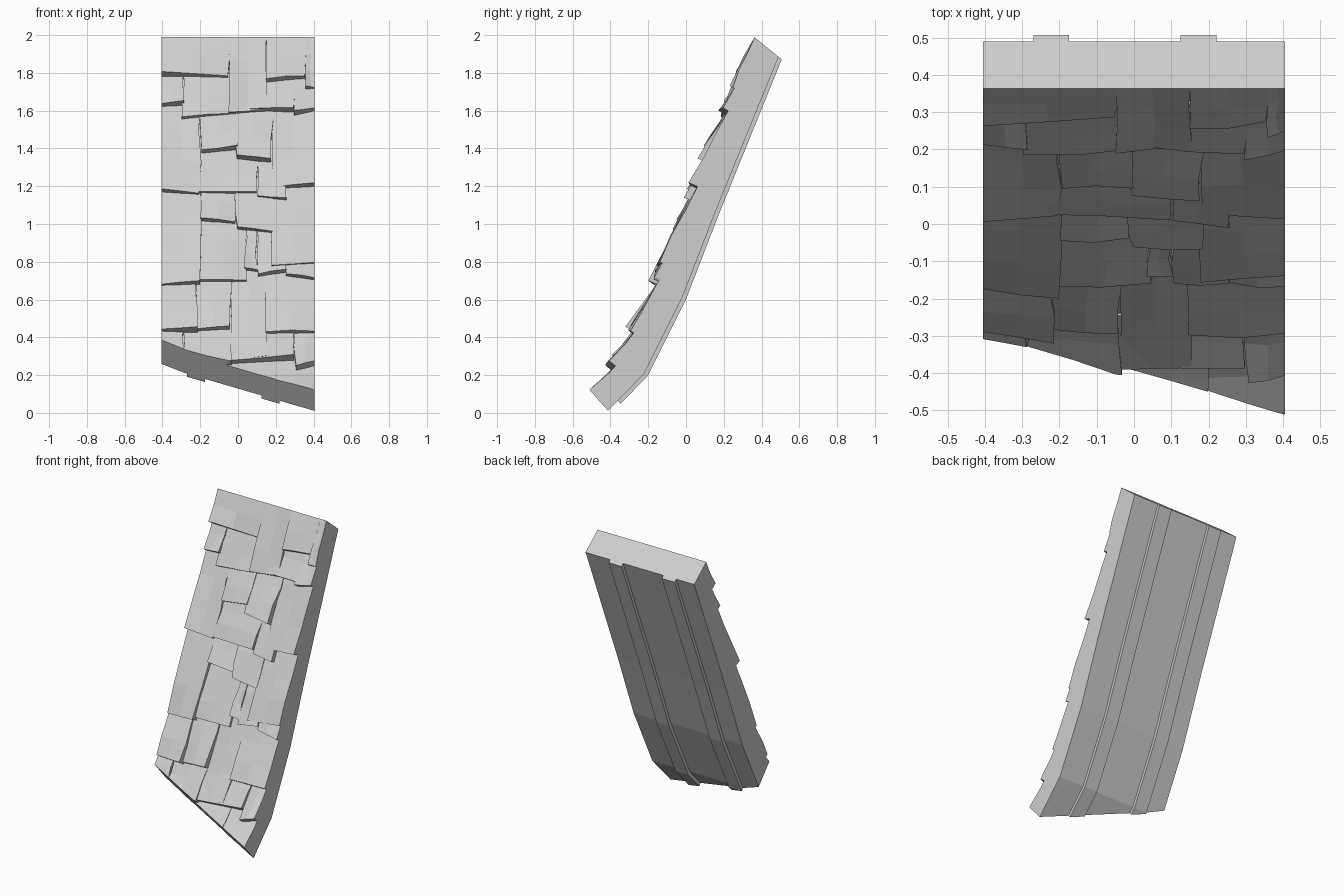
import bpy, bmesh, random
from mathutils import Vector

random.seed(4)
if "Cube" in bpy.data.objects:
    bpy.data.objects.remove(bpy.data.objects["Cube"], do_unlink=True)

grey = bpy.data.materials.new("light grey")
grey.use_nodes = True
colour = (0.62, 0.62, 0.62, 1)
grey.diffuse_color = colour
grey.node_tree.nodes["Principled BSDF"].inputs["Base Color"].default_value = colour

HALF = 0.405
THICK = 0.11
# Back line of the roof slab: y, z and the outward direction (ny, nz)
PROFILE = [(0.49, 1.885, -0.77, 0.63), (0.15, 1.05, -0.93, 0.37), (-0.02, 0.61, -0.91, 0.41),
           (-0.22, 0.21, -0.8, 0.6), (-0.5, -0.08, -0.7, 0.72)]
BENDS = [p[1] + THICK * p[3] for p in PROFILE]
RIDGE = BENDS[0]

# Slanted plane that trims the lower end
corner = Vector((0.4, -0.4, 0))
cut_normal = (Vector((0.4, -0.48, 0.09)) - corner).cross(Vector((-0.4, -0.19, 0.25)) - corner)
if cut_normal.z < 0:
    cut_normal.negate()


def surf(x, z, d):
    """Point at height z on the slab front, lifted by d along the outward direction."""
    i = 0
    while i < len(BENDS) - 2 and z < BENDS[i + 1]:
        i += 1
    t = (BENDS[i] - z) / (BENDS[i] - BENDS[i + 1])
    y, h, ny, nz = [a + (b - a) * t for a, b in zip(PROFILE[i], PROFILE[i + 1])]
    return (x, y + ny * (d + THICK), h + nz * (d + THICK))


def sheet(name, rows, inner):
    """Closed slab from rows of (x, z, d); the inner side lies at depth inner."""
    bm = bmesh.new()
    out = [[bm.verts.new(surf(*p)) for p in row] for row in rows]
    back = [[bm.verts.new(surf(x, z, inner)) for x, z, d in row] for row in rows]
    last_row, last_col = len(rows) - 1, len(rows[0]) - 1
    for r in range(last_row):
        for c in range(last_col):
            for g in (out, back):
                bm.faces.new((g[r][c], g[r + 1][c], g[r + 1][c + 1], g[r][c + 1]))
        for c in (0, last_col):
            bm.faces.new((out[r][c], out[r + 1][c], back[r + 1][c], back[r][c]))
    for c in range(last_col):
        for r in (0, last_row):
            bm.faces.new((out[r][c], out[r][c + 1], back[r][c + 1], back[r][c]))
    bmesh.ops.bisect_plane(bm, geom=bm.verts[:] + bm.edges[:] + bm.faces[:], plane_co=corner,
                           plane_no=cut_normal, clear_inner=True)
    bmesh.ops.holes_fill(bm, edges=[e for e in bm.edges if e.is_boundary], sides=0)
    bmesh.ops.recalc_face_normals(bm, faces=bm.faces[:])
    mesh = bpy.data.meshes.new(name)
    bm.to_mesh(mesh)
    bm.free()
    mesh.materials.append(grey)
    bpy.context.collection.objects.link(bpy.data.objects.new(name, mesh))


def strip(name, x0, x1, outer, inner):
    """Even band that follows the whole profile."""
    sheet(name, [[(x0, z, outer), (x1, z, outer)] for z in BENDS], inner)


# Slab, underlay and the two battens on the back
strip("roof_board", -HALF, HALF, 0, -THICK)
strip("underlay", -0.4, 0.4, 0.022, 0)
for name, middle in (("right_batten", -0.222), ("left_batten", 0.173)):
    strip(name, middle - 0.048, middle + 0.048, -0.1, -0.132)


def shingle(name, x0, x1, top, bottom, start, lift):
    """Uneven wedge: thin at the top, thick and ragged at the lower edge."""
    steps = 2 if top - bottom < 0.25 else 3
    lean = random.uniform(-0.014, 0.014)
    tilt = random.uniform(-0.012, 0.012)
    rows = []
    for r in range(steps + 1):
        v = r / steps
        row = []
        for side in (-1, 0, 1):
            x = (x0 + x1 + (x1 - x0) * side) / 2
            if r > 0 and abs(x) < HALF:
                x += random.uniform(-0.008, 0.008)
            z = top + (bottom + tilt * side - top) * v
            d = start + (lift - start + lean * side) * v
            if r > 0:
                d += random.uniform(-0.008, 0.008)
            row.append((x, z, max(d, 0.012)))
        rows.append(row)
    sheet(name, rows, -0.01)


# Courses from the ridge down: top, joints across, and the lower edge of each shingle
courses = [
    (RIDGE, (-HALF, -0.05, 0.15, 0.36, HALF), (1.76, 1.57, 1.74, 1.69)),
    (1.81, (-HALF, -0.29, 0, 0.3, HALF), (1.61, 1.55, 1.58, 1.57)),
    (1.63, (-HALF, -0.2, -0.01, 0.18, HALF), (1.15, 1.37, 1.32, 1.18)),
    (1.4, (-0.29, 0.1, 0.25), (1.15, 1.12)),
    (1.21, (-HALF, -0.2, -0.01, 0.18, HALF), (0.66, 1, 0.95, 0.76)),
    (1, (-0.2, 0.04, 0.1, 0.25, HALF), (0.68, 0.74, 0.72, 0.7)),
    (0.75, (-HALF, -0.22, -0.04, 0.15, HALF), (0.41, 0.42, 0.25, 0.4)),
    (0.45, (-HALF, -0.29, -0.04, 0.3, HALF), (0.2, 0.23, 0.25, 0.22)),
    (0.29, (-0.2, 0.2, HALF), (0, 0)),
]
for row, (top, joints, bottoms) in enumerate(courses):
    for n, bottom in enumerate(bottoms):
        start = 0.055 if top == RIDGE else 0.028
        lift = random.uniform(0.058, 0.08) if bottom else 0.038
        shingle(f"shingle_{row + 1}_{n + 1}", joints[n], joints[n + 1], top, bottom, start, lift)
